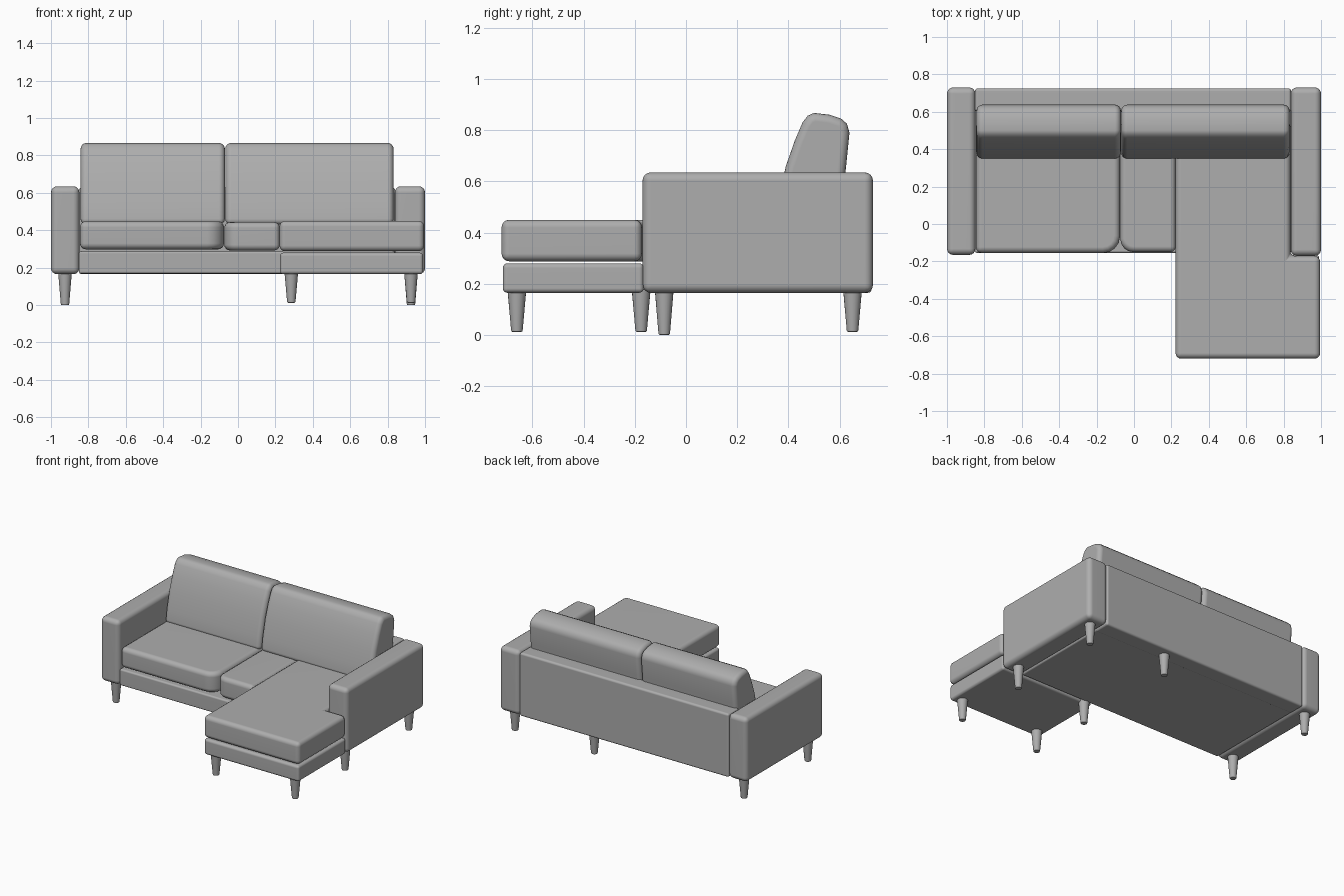
import bpy, bmesh, math
from mathutils import Vector

cube = bpy.data.objects.get("Cube")
if cube:
    bpy.data.objects.remove(cube, do_unlink=True)

GREY = (0.42, 0.42, 0.42, 1.0)
fabric = bpy.data.materials.new("grey_fabric")
fabric.use_nodes = True
fabric.diffuse_color = GREY
bsdf = fabric.node_tree.nodes["Principled BSDF"]
bsdf.inputs["Base Color"].default_value = GREY
bsdf.inputs["Roughness"].default_value = 0.8


def finish(name, bm):
    """Turn a bmesh into a smooth-shaded object with the fabric colour."""
    bmesh.ops.recalc_face_normals(bm, faces=bm.faces)
    mesh = bpy.data.meshes.new(name)
    bm.to_mesh(mesh)
    bm.free()
    mesh.materials.append(fabric)
    obj = bpy.data.objects.new(name, mesh)
    bpy.context.collection.objects.link(obj)
    bpy.ops.object.select_all(action="DESELECT")
    obj.select_set(True)
    bpy.context.view_layer.objects.active = obj
    bpy.ops.object.shade_smooth_by_angle(angle=math.radians(40))
    obj.modifiers.new("even_shading", "WEIGHTED_NORMAL").keep_sharp = True
    return obj


def prism(name, outline, axis, lo, hi, radius):
    """Extrude an outline along x (outline in y, z) or z (outline in x, y), rounding its edges."""
    def place(a, b, t):
        return (t, a, b) if axis == "x" else (a, b, t)
    bm = bmesh.new()
    face = bm.faces.new([bm.verts.new(place(a, b, lo)) for a, b in outline])
    moved = bmesh.ops.extrude_face_region(bm, geom=[face])["geom"]
    verts = [v for v in moved if isinstance(v, bmesh.types.BMVert)]
    bmesh.ops.translate(bm, verts=verts, vec=Vector(place(0, 0, hi - lo)))
    bmesh.ops.recalc_face_normals(bm, faces=bm.faces)
    edges = [e for e in bm.edges if e.calc_face_angle() > math.radians(40)]
    bmesh.ops.bevel(bm, geom=edges, offset=radius, segments=4, profile=0.5,
                    affect="EDGES", clamp_overlap=True)
    return finish(name, bm)


def block(name, x, y, z, radius):
    outline = [(x[0], y[0]), (x[1], y[0]), (x[1], y[1]), (x[0], y[1])]
    return prism(name, outline, "z", z[0], z[1], radius)


def arc(cx, cy, r, start):
    """Points of a quarter circle, for a rounded plan corner."""
    angles = [math.radians(start + 22.5 * i) for i in range(5)]
    return [(cx + r * math.cos(a), cy + r * math.sin(a)) for a in angles]


# Frame: arms, back panel and the two base sections
block("right_arm", (-1.0, -0.848), (-0.165, 0.73), (0.165, 0.635), 0.033)
block("left_arm", (0.838, 1.0), (-0.17, 0.73), (0.165, 0.635), 0.033)
block("back_panel", (-0.85, 0.84), (0.60, 0.725), (0.165, 0.628), 0.015)
block("sofa_base", (-0.85, 0.84), (-0.155, 0.65), (0.168, 0.288), 0.012)
block("chaise_base", (0.225, 0.99), (-0.715, -0.165), (0.165, 0.28), 0.018)

# Seat cushions, with softened front corners where they meet
seat = [(-0.845, 0.55), (-0.845, -0.155)] + arc(-0.165, -0.065, 0.09, -90) + [(-0.075, 0.55)]
prism("seat_cushion", seat, "z", 0.298, 0.448, 0.032)
middle = [(-0.073, 0.55)] + arc(-0.003, -0.08, 0.07, 180) + [(0.223, -0.15), (0.223, 0.55)]
prism("middle_cushion", middle, "z", 0.292, 0.443, 0.03)

# Chaise cushion runs out past the arm in an L shape
chaise = [(0.222, 0.55), (0.222, -0.72), (0.995, -0.72),
          (0.995, -0.172), (0.836, -0.172), (0.836, 0.55)]
prism("chaise_cushion", chaise, "z", 0.288, 0.45, 0.03)

# Leaning back cushions
side = [(0.345, 0.43), (0.36, 0.53), (0.39, 0.66), (0.425, 0.76), (0.455, 0.83),
        (0.475, 0.856), (0.50, 0.867), (0.56, 0.86), (0.605, 0.845), (0.628, 0.825),
        (0.638, 0.79), (0.625, 0.66), (0.60, 0.43)]
for name, left, right in (("right_back_cushion", -0.842, -0.07),
                          ("left_back_cushion", -0.068, 0.832)):
    prism(name, side, "x", left, right, 0.032)

# Tapered legs
LEG_SPOTS = [("back_right", -0.925, 0.65), ("front_right", -0.925, -0.085),
             ("back_left", 0.925, 0.65), ("front_left", 0.925, -0.085),
             ("back_middle", 0.285, 0.65), ("front_middle", 0.285, -0.175),
             ("chaise_inner", 0.285, -0.66), ("chaise_outer", 0.925, -0.66)]
for name, x, y in LEG_SPOTS:
    foot = 0.0 if name in ("front_right", "front_left") else 0.012
    bm = bmesh.new()
    bmesh.ops.create_cone(bm, cap_ends=True, segments=20, radius1=0.022,
                          radius2=0.037, depth=0.18 - foot)
    bmesh.ops.translate(bm, verts=bm.verts, vec=(x, y, (0.18 + foot) / 2))
    rim = [e for e in bm.edges if all(v.co.z < foot + 0.01 for v in e.verts)]
    bmesh.ops.bevel(bm, geom=rim, offset=0.006, segments=2, profile=0.5, affect="EDGES")
    finish(name + "_leg", bm)
